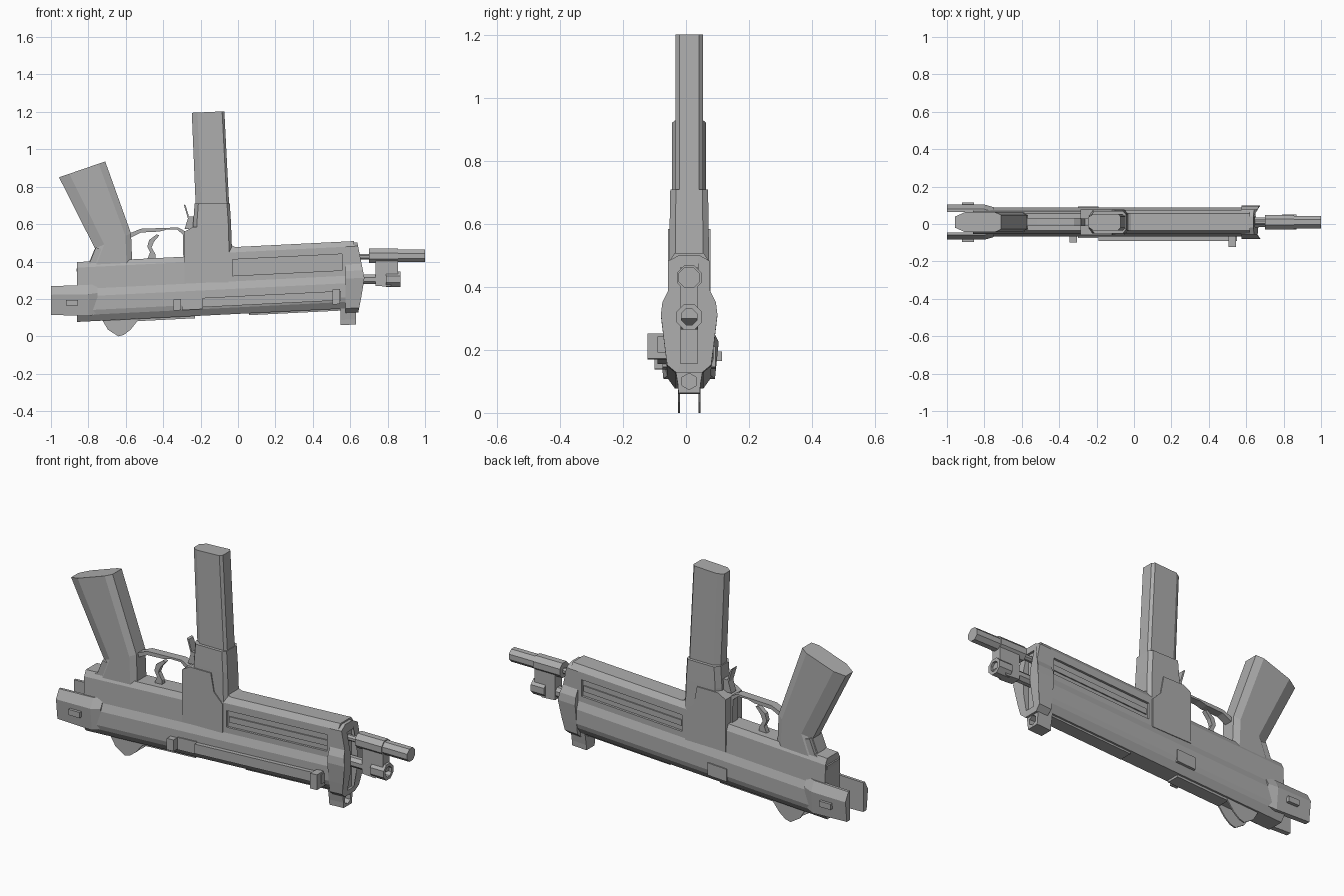
import bpy, bmesh, math
from mathutils import Matrix

if "Cube" in bpy.data.objects:
    bpy.data.objects.remove(bpy.data.objects["Cube"])

C = 0.01        # centre line in y
SLOPE = 0.05    # the receiver rises slightly toward the muzzle

metal = bpy.data.materials.new("plain grey")
metal.use_nodes = True
GREY = (0.42, 0.42, 0.42, 1)
metal.diffuse_color = GREY
metal.node_tree.nodes["Principled BSDF"].inputs["Base Color"].default_value = GREY


def finish(name, bm):
    bmesh.ops.recalc_face_normals(bm, faces=bm.faces)
    me = bpy.data.meshes.new(name)
    bm.to_mesh(me)
    bm.free()
    me.materials.append(metal)
    ob = bpy.data.objects.new(name, me)
    bpy.context.collection.objects.link(ob)
    return ob


def loft(name, rings):
    """Bridge rings of equal point count and cap both ends."""
    bm = bmesh.new()
    loops = [[bm.verts.new(p) for p in ring] for ring in rings]
    n = len(loops[0])
    for a, b in zip(loops, loops[1:]):
        for i in range(n):
            j = (i + 1) % n
            bm.faces.new((a[i], a[j], b[j], b[i]))
    bm.faces.new(loops[0])
    bm.faces.new(loops[-1])
    return finish(name, bm)


def plate(name, outline, y0, y1):
    """Extrude an x-z outline through y."""
    return loft(name, [[(x, y, z) for x, z in outline] for y in (y0, y1)])


def box(name, x0, x1, y0, y1, z0, z1, slope=SLOPE):
    pts = [(x0, z0), (x1, z0), (x1, z1), (x0, z1)]
    return plate(name, [(x, z + slope * x) for x, z in pts], y0, y1)


def section(x, half, lean=None):
    """Mirrored cross-section at x from (half width, height) pairs."""
    ring = [(w, z) for w, z in half] + [(-w, z) for w, z in reversed(half)]
    out = []
    for w, z in ring:
        px = lean(z) if lean else x
        out.append((px, C + w, z + SLOPE * x))
    return out


def column(name, levels):
    """Upright with chamfered ends: (rear x, rear z, front x, front z, half width, chamfers)."""
    rings = []
    for xa, za, xb, zb, w, ca, cb in levels:
        half = [(xa, w * 0.55), (xa + ca, w), (xb - cb, w), (xb, w * 0.7)]
        pts = half + [(x, -y) for x, y in reversed(half)]
        rings.append([(x, C + y, za + (zb - za) * (x - xa) / (xb - xa)) for x, y in pts])
    return loft(name, rings)


def rod(name, x0, x1, z, r, sides=8, y=C):
    bm = bmesh.new()
    turn = Matrix.Translation(((x0 + x1) / 2, y, z)) @ Matrix.Rotation(math.pi / 2, 4, "Y")
    turn = turn @ Matrix.Rotation(math.pi / sides, 4, "Z")
    bmesh.ops.create_cone(bm, cap_ends=True, segments=sides, radius1=r, radius2=r,
                          depth=x1 - x0, matrix=turn)
    return finish(name, bm)


def cut(ob, cutter):
    mod = ob.modifiers.new("cut", "BOOLEAN")
    mod.operation = "DIFFERENCE"
    mod.solver = "EXACT"
    mod.object = cutter
    deps = bpy.context.evaluated_depsgraph_get()
    me = bpy.data.meshes.new_from_object(ob.evaluated_get(deps))
    ob.modifiers.remove(mod)
    ob.data = me
    bpy.data.objects.remove(cutter)


# Receiver: wide lower tube under a narrower frame, lower top at the rear
lower = [(0.045, 0.12), (0.07, 0.155), (0.078, 0.18), (0.078, 0.255), (0.064, 0.295)]
front = lower + [(0.064, 0.45), (0.045, 0.478)]
rear = lower + [(0.06, 0.41), (0.045, 0.44)]
receiver = loft("receiver", [section(-0.86, rear), section(-0.2, rear),
                             section(-0.1, front), section(0.62, front)])
for s in (-1, 1):
    cut(receiver, box("recess_cutter", -0.03, 0.555, C + s * 0.052, C + s * 0.1, 0.325, 0.412))
    y = sorted((C + s * 0.05, C + s * 0.058))
    box("recess_rib", -0.02, 0.55, *y, 0.35, 0.38)
box("rear_underplate", -0.54, -0.23, C - 0.035, C + 0.035, 0.108, 0.14)
box("front_underplate", 0.06, 0.57, C - 0.035, C + 0.035, 0.11, 0.14)

# Front cap with a slot in its face
cap_half = [(0.04, 0.095), (0.07, 0.12), (0.078, 0.18), (0.09, 0.28), (0.085, 0.32),
            (0.067, 0.355), (0.067, 0.45), (0.03, 0.47)]
cap = loft("front_cap", [section(0.575, cap_half),
                         section(0.65, cap_half, lambda z: 0.678 - 0.2 * abs(z - 0.27))])
cut(cap, box("slot_cutter", 0.635, 0.75, C - 0.027, C + 0.027, 0.125, 0.43))

# Foot block below the cap
foot_half = [(0.034, 0.032), (0.036, 0.06), (0.046, 0.12)]
foot = loft("cap_foot", [section(0.548, foot_half), section(0.632, foot_half)])
cut(foot, rod("foot_cutter", 0.6, 0.7, 0.1, 0.026, 6))

# Barrel and upper guide rod, joined by a bracket
rod("barrel", 0.6, 0.8, 0.305, 0.028)
muzzle = rod("muzzle", 0.79, 0.868, 0.305, 0.044)
cut(muzzle, rod("bore_cutter", 0.82, 0.9, 0.305, 0.027))
rod("guide_pin", 0.6, 0.72, 0.425, 0.016)
rod("guide_sleeve", 0.7, 0.855, 0.43, 0.042)
rod("guide_rod", 0.84, 1.0, 0.43, 0.036)
plate("bracket", [(0.735, 0.27), (0.81, 0.265), (0.855, 0.3), (0.855, 0.42), (0.735, 0.42)],
      C - 0.028, C + 0.028)

# Magazine and its well
column("magazine", [(-0.222, 0.6, -0.042, 0.6, 0.044, 0.03, 0.012),
                    (-0.247, 1.195, -0.073, 1.203, 0.044, 0.03, 0.012)])
column("magazine_well", [(-0.245, 0.35, -0.03, 0.35, 0.064, 0.02, 0.015),
                         (-0.24, 0.6, -0.037, 0.6, 0.062, 0.02, 0.015),
                         (-0.232, 0.71, -0.044, 0.71, 0.06, 0.02, 0.015)])
plate("well_collar", [(-0.285, 0.285), (-0.05, 0.288), (-0.05, 0.44), (-0.1, 0.49),
                      (-0.118, 0.585), (-0.24, 0.585), (-0.285, 0.56)], C - 0.068, C + 0.068)
plate("well_front_lip", [(-0.06, 0.4), (-0.03, 0.4), (0.0, 0.47), (-0.032, 0.485), (-0.045, 0.56)],
      C - 0.045, C + 0.045)
plate("magazine_catch", [(-0.29, 0.705), (-0.28, 0.7), (-0.262, 0.64), (-0.235, 0.64),
                         (-0.235, 0.575), (-0.285, 0.575), (-0.268, 0.63)], C - 0.02, C + 0.02)

# Grip and the block it grows from
column("grip", [(-0.82, 0.34, -0.565, 0.38, 0.054, 0.05, 0.03),
                (-0.765, 0.47, -0.572, 0.55, 0.054, 0.05, 0.03),
                (-0.957, 0.85, -0.71, 0.935, 0.054, 0.055, 0.035)])
plate("grip_tang", [(-0.84, 0.24), (-0.865, 0.36), (-0.79, 0.4), (-0.76, 0.475),
                    (-0.6, 0.43), (-0.6, 0.25)], C - 0.05, C + 0.05)

# Trigger and guard
plate("trigger_guard", [(-0.58, 0.55), (-0.52, 0.575), (-0.32, 0.582), (-0.28, 0.56),
                        (-0.28, 0.4), (-0.292, 0.4), (-0.295, 0.545), (-0.325, 0.57),
                        (-0.38, 0.571), (-0.42, 0.56), (-0.52, 0.555), (-0.58, 0.525)],
      C - 0.022, C + 0.022)
plate("trigger", [(-0.49, 0.4), (-0.44, 0.4), (-0.442, 0.44), (-0.462, 0.475), (-0.45, 0.505),
                  (-0.42, 0.54), (-0.435, 0.545), (-0.475, 0.515), (-0.485, 0.48), (-0.47, 0.45)],
      C - 0.012, C + 0.012)

# Rear fork: mirrored cheeks with a raised latch on each
for side, s in (("left", 1), ("right", -1)):
    def cheek(x, inner, outer, z0, z1):
        zm = z0 + 0.7 * (z1 - z0)
        return [(x, C + s * inner, z0), (x, C + s * (outer - 0.012), z0), (x, C + s * outer, zm),
                (x, C + s * (outer - 0.025), z1), (x, C + s * inner, z1)]
    loft(side + "_rear_cheek", [cheek(-1.0, 0.055, 0.094, 0.115, 0.268),
                                cheek(-0.8, 0.055, 0.094, 0.108, 0.275),
                                cheek(-0.75, 0.05, 0.08, 0.12, 0.28)])
    y = sorted((C + s * 0.07, C + s * 0.105))
    box(side + "_rear_latch", -0.92, -0.855, *y, 0.165, 0.195, 0)
    y = sorted((C + s * 0.029, C + s * 0.036))
    plate(side + "_sight_ear", [(-0.725, 0.1), (-0.725, 0.085), (-0.695, 0.035), (-0.64, 0.0),
                                (-0.61, 0.008), (-0.575, 0.035), (-0.535, 0.085), (-0.535, 0.1)], *y)
    y = sorted((C + s * 0.06, C + s * 0.084))
    box(side + "_side_band", -0.3, -0.19, *y, 0.155, 0.22)

# Cocking rail, handle and selector on the right-hand face
box("cocking_rail", -0.19, 0.55, -0.09, -0.05, 0.165, 0.215)
box("cocking_handle", 0.505, 0.545, -0.122, -0.05, 0.145, 0.225)
box("selector", -0.345, -0.305, -0.1, -0.05, 0.155, 0.215)
